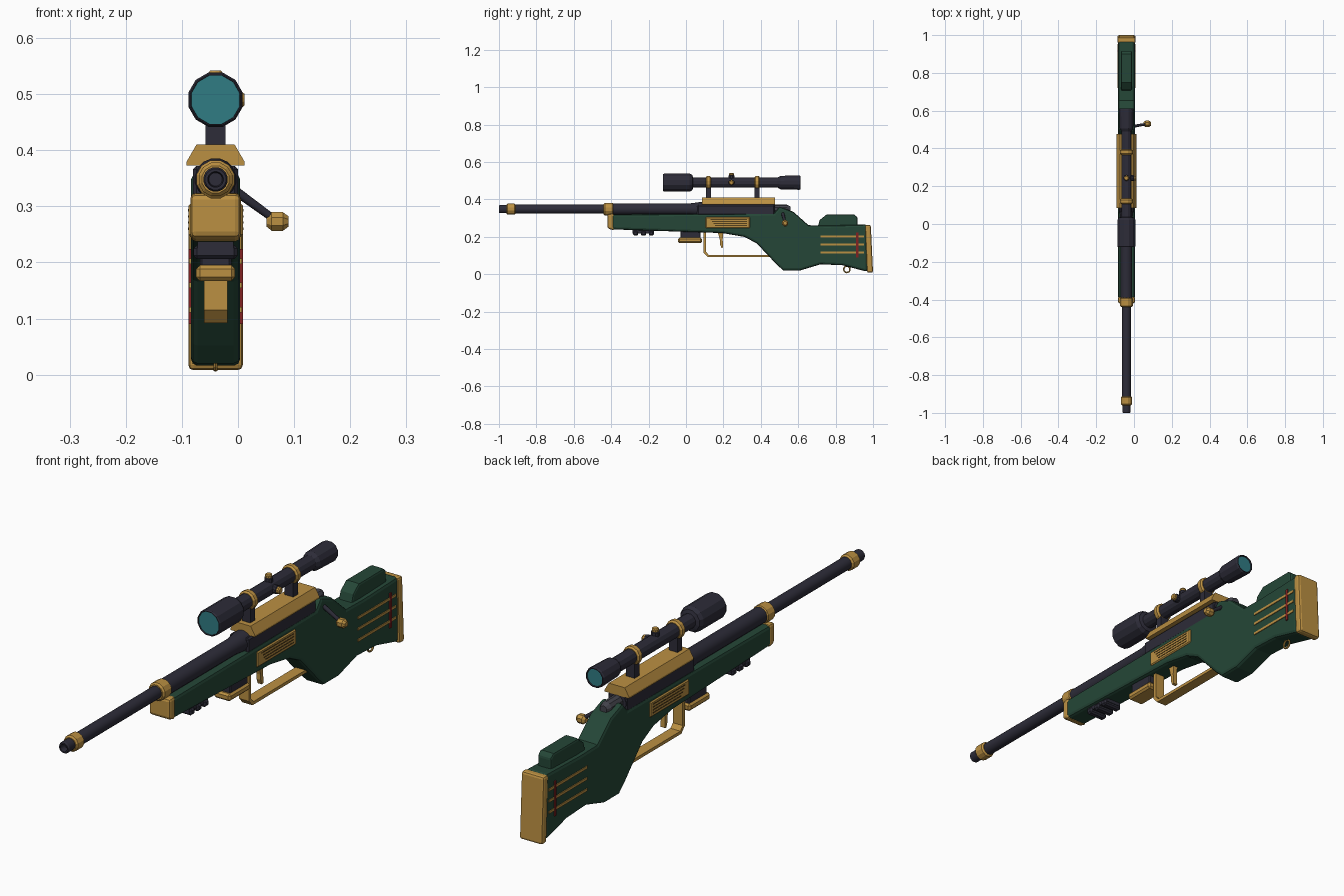
import bpy, bmesh, math
from mathutils import Vector

if "Cube" in bpy.data.objects:
    bpy.data.objects.remove(bpy.data.objects["Cube"], do_unlink=True)

CX = -0.04      # centre plane of the body
BORE = 0.348    # height of the barrel axis
SIGHT = 0.49    # height of the scope axis


def material(name, rgb):
    m = bpy.data.materials.new(name)
    m.use_nodes = True
    m.diffuse_color = (*rgb, 1)
    m.node_tree.nodes["Principled BSDF"].inputs["Base Color"].default_value = (*rgb, 1)
    return m


GREEN = material("dark green", (0.018, 0.062, 0.038))
GOLD = material("gold", (0.5, 0.28, 0.055))
STEEL = material("dark steel", (0.026, 0.025, 0.04))
GREY = material("grey metal", (0.055, 0.055, 0.07))
GLASS = material("teal glass", (0.03, 0.2, 0.23))
RED = material("red", (0.22, 0.015, 0.015))
BROWN = material("dark brown", (0.09, 0.05, 0.012))


def finish(name, bm, mat, bevel=0, segments=2, smooth=0):
    bmesh.ops.recalc_face_normals(bm, faces=bm.faces)
    mesh = bpy.data.meshes.new(name)
    bm.to_mesh(mesh)
    bm.free()
    mesh.materials.append(mat)
    ob = bpy.data.objects.new(name, mesh)
    bpy.context.collection.objects.link(ob)
    if bevel:
        b = ob.modifiers.new("bevel", 'BEVEL')
        b.width, b.segments = bevel, segments
        b.limit_method, b.angle_limit = 'ANGLE', math.radians(50)
    if smooth:
        bpy.ops.object.select_all(action='DESELECT')
        ob.select_set(True)
        bpy.context.view_layer.objects.active = ob
        bpy.ops.object.shade_smooth_by_angle(angle=math.radians(smooth))
    return ob


def side_profile(name, outline, width, mat, x=CX, bevel=0, segments=2):
    """Extrude a (y, z) outline across x."""
    bm = bmesh.new()
    face = bm.faces.new([bm.verts.new((x - width / 2, y, z)) for y, z in outline])
    new = bmesh.ops.extrude_face_region(bm, geom=[face])["geom"]
    bmesh.ops.translate(bm, vec=(width, 0, 0),
                        verts=[v for v in new if isinstance(v, bmesh.types.BMVert)])
    return finish(name, bm, mat, bevel, segments)


def box(name, y0, y1, z0, z1, width, mat, x=CX, bevel=0):
    return side_profile(name, [(y0, z0), (y1, z0), (y1, z1), (y0, z1)], width, mat, x, bevel, 1)


def lathe(name, start, direction, profile, mat, sides=12, smooth=0):
    """Revolve (distance, radius) pairs about an axis."""
    bm = bmesh.new()
    turn = Vector(direction).to_track_quat('Z', 'Y')
    rings = []
    for d, r in profile:
        ring = []
        for i in range(sides):
            a = (i + 0.5) * math.tau / sides
            p = Vector((r * math.cos(a), r * math.sin(a), d))
            ring.append(bm.verts.new(Vector(start) + turn @ p))
        rings.append(ring)
    for a, b in zip(rings, rings[1:]):
        for i in range(sides):
            j = (i + 1) % sides
            bm.faces.new((a[i], a[j], b[j], b[i]))
    bm.faces.new(rings[0])
    bm.faces.new(rings[-1])
    return finish(name, bm, mat, smooth=smooth)


def along(name, z, profile, mat, sides=12, smooth=0):
    return lathe(name, (CX, 0, z), (0, 1, 0), profile, mat, sides, smooth)


def band(name, z, y0, y1, r, mat, sides=12):
    e = 0.006
    return along(name, z, [(y0, r - e), (y0 + e, r), (y1 - e, r), (y1, r - e)], mat, sides)


# Stock, cheek rest, butt pad and fore-end cap
side_profile("stock", [
    (-0.4, 0.24), (0.195, 0.22), (0.31, 0.2), (0.377, 0.166), (0.485, 0.052), (0.52, 0.02),
    (0.61, 0.02), (0.72, 0.053), (0.836, 0.048), (0.97, 0.013), (0.97, 0.266), (0.76, 0.26),
    (0.655, 0.262), (0.575, 0.333), (0.5, 0.362), (0.47, 0.325), (-0.4, 0.32)],
    0.088, GREEN, bevel=0.012)
side_profile("cheek_rest", [(0.7, 0.24), (0.715, 0.29), (0.75, 0.318), (0.9, 0.318),
                            (0.917, 0.305), (0.917, 0.24)], 0.058, GREEN, bevel=0.008)
side_profile("butt_pad", [(0.957, 0.264), (0.988, 0.264), (1.0, 0.008), (0.968, 0.008)],
             0.097, GOLD, bevel=0.009)
side_profile("fore_end_cap", [(-0.42, 0.245), (-0.385, 0.234), (-0.385, 0.325), (-0.42, 0.322)],
             0.09, GOLD, bevel=0.01)

# Barrel, bands and receiver
along("barrel", BORE, [(-0.975, 0.012), (-1.0, 0.014), (-1.0, 0.019), (-0.995, 0.022),
                       (-0.955, 0.022), (-0.955, 0.024), (-0.4, 0.024), (-0.4, 0.031),
                       (0.02, 0.031), (0.07, 0.038), (0.475, 0.038), (0.475, 0.03)],
      STEEL, 16, 30)
band("muzzle_band", BORE, -0.96, -0.912, 0.031, GOLD)
band("barrel_band", BORE, -0.44, -0.388, 0.035, GOLD)
box("receiver_body", 0.06, 0.475, 0.315, 0.372, 0.08, STEEL, bevel=0.006)
along("bolt_shroud", BORE, [(0.46, 0.026), (0.54, 0.024), (0.558, 0.015)], GREY, 10)

# Bolt handle
handle_base, handle_tip = Vector((-0.015, 0.515, 0.335)), Vector((0.07, 0.53, 0.273))
reach = handle_tip - handle_base
lathe("bolt_handle", handle_base, reach, [(0, 0.009), (reach.length, 0.007)], STEEL, 8, 50)
lathe("bolt_knob", handle_tip, (1, 0, 0),
      [(-0.019, 0.01), (-0.01, 0.018), (0.01, 0.018), (0.02, 0.01)], GOLD, 8)

# Scope rail with sloping sides
bm = bmesh.new()
section = [(-0.052, 0.373), (0.052, 0.373), (0.052, 0.379), (0.034, 0.41), (-0.034, 0.41), (-0.052, 0.379)]
ends = [[bm.verts.new((CX + x, y, z)) for x, z in section] for y in (0.085, 0.477)]
for end in ends:
    bm.faces.new(end)
for i in range(len(section)):
    j = (i + 1) % len(section)
    bm.faces.new((ends[0][i], ends[0][j], ends[1][j], ends[1][i]))
finish("scope_rail", bm, GOLD)

# Scope
along("scope_body", SIGHT, [
    (-0.112, 0.044), (-0.122, 0.045), (-0.122, 0.047), (-0.117, 0.05), (0.02, 0.05), (0.034, 0.042),
    (0.038, 0.028), (0.49, 0.028), (0.505, 0.037), (0.605, 0.04), (0.612, 0.037),
    (0.612, 0.034), (0.604, 0.033)], STEEL, 12)
along("front_lens", SIGHT, [(-0.117, 0.0445), (-0.108, 0.0445)], GLASS)
along("rear_lens", SIGHT, [(0.6, 0.0335), (0.607, 0.0335)], GLASS)
for place, y in (("front", 0.12), ("rear", 0.38)):
    band(place + "_scope_ring", SIGHT, y - 0.014, y + 0.014, 0.036, GOLD)
    box(place + "_scope_mount", y - 0.014, y + 0.014, 0.405, 0.47, 0.036, STEEL)
for place, axis in (("top", (0, 0, 1)), ("side", (1, 0, 0))):
    centre = (CX, 0.243, SIGHT)
    lathe(place + "_turret", centre, axis, [(0.02, 0.016), (0.038, 0.016), (0.04, 0.013)], STEEL, 10)
    lathe(place + "_turret_cap", centre, axis, [(0.036, 0.013), (0.048, 0.013), (0.052, 0.01)], GOLD, 10)

# Magazine
box("magazine", -0.03, 0.078, 0.185, 0.24, 0.056, STEEL, bevel=0.004)
box("magazine_base", -0.043, 0.085, 0.167, 0.195, 0.07, GOLD, bevel=0.007)

# Accessory rail under the fore-end
box("accessory_rail", -0.285, -0.17, 0.219, 0.245, 0.064, STEEL)
for i in range(3):
    y = -0.283 + i * 0.042
    box("accessory_rail_tooth", y, y + 0.027, 0.206, 0.231, 0.078, STEEL, bevel=0.006)

# Trigger and guard
side_profile("trigger_guard", [
    (0.094, 0.228), (0.094, 0.115), (0.115, 0.092), (0.47, 0.092),
    (0.47, 0.104), (0.121, 0.104), (0.107, 0.12), (0.107, 0.228)], 0.042, GOLD)
side_profile("trigger", [(0.17, 0.225), (0.182, 0.18), (0.182, 0.16), (0.19, 0.14),
                         (0.199, 0.143), (0.196, 0.185), (0.2, 0.225)], 0.018, GOLD)

# Side inlays, matched on both sides
for side, s in (("left", 1), ("right", -1)):
    face = CX + s * 0.044
    box(side + "_vent_plate", 0.105, 0.342, 0.246, 0.305, 0.009, GOLD, face, 0.004)
    for i in range(4):
        z = 0.258 + i * 0.011
        box(side + "_vent_slot", 0.13 + 0.008 * (3 - i), 0.325, z, z + 0.004, 0.002, BROWN,
            face + s * 0.0045)
    for z in (0.116, 0.159, 0.202):
        box(side + "_gold_stripe", 0.72, 0.952, z - 0.005, z + 0.005, 0.006, GOLD, face)
    box(side + "_red_stripe", 0.91, 0.921, 0.09, 0.224, 0.009, RED, face)

# Sling loop
bpy.ops.mesh.primitive_torus_add(major_segments=14, minor_segments=6, major_radius=0.017,
                                 minor_radius=0.004, location=(CX, 0.86, 0.026),
                                 rotation=(0, math.pi / 2, 0))
loop = bpy.context.object
loop.name = "sling_loop"
loop.data.materials.append(GOLD)
